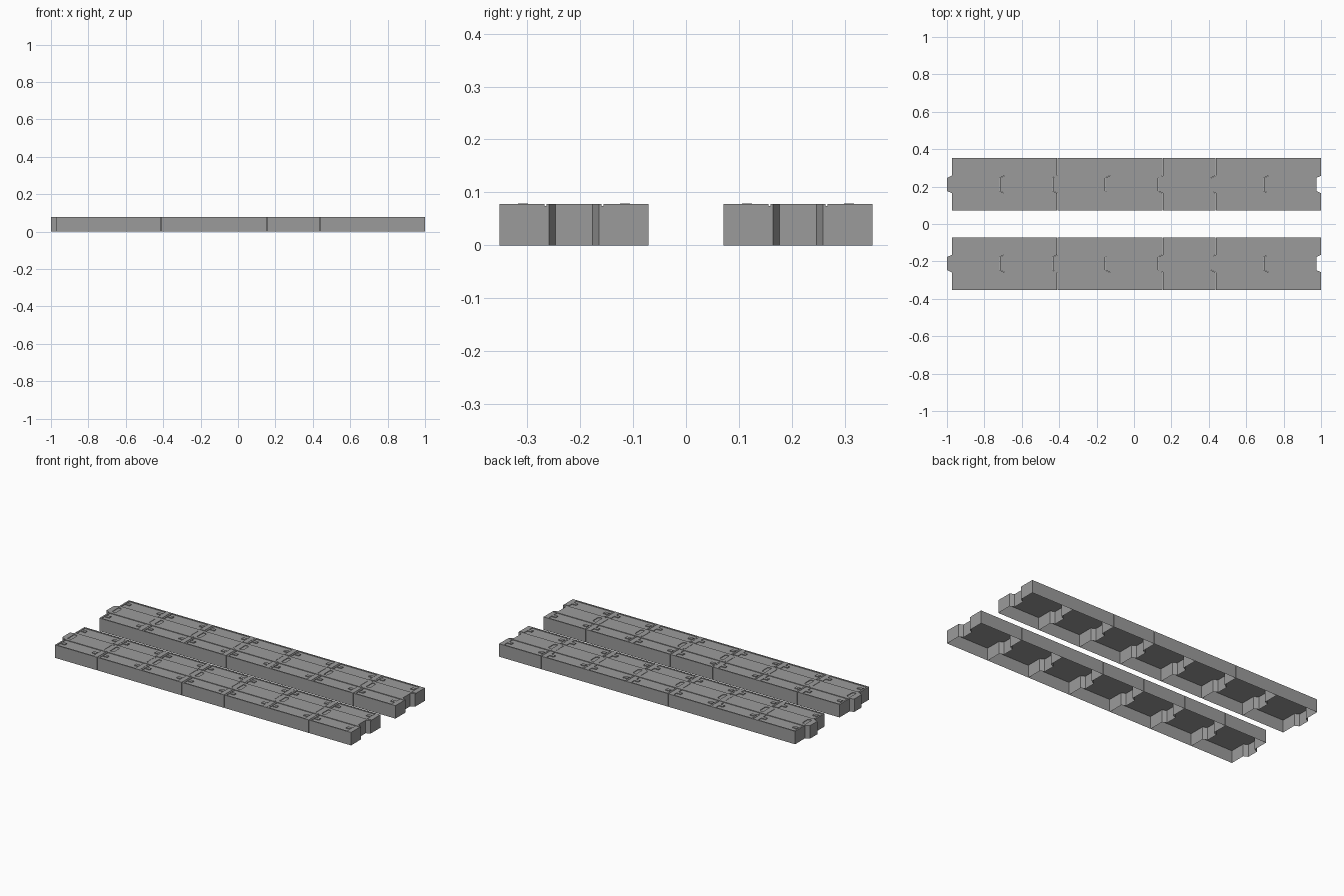
import bpy, bmesh

if "Cube" in bpy.data.objects:
    bpy.data.objects.remove(bpy.data.objects["Cube"])

PITCH = 0.2823      # spacing of the links
GAP = 0.002         # seam between links
L = PITCH - GAP     # length of one link
X0 = -0.974         # left edge of the first link
HALF_W = 0.1405     # half width of a track run
TAB = 0.025         # length of the tab / depth of the notch
A, B = 0.047, 0.035  # half widths of the tab at root and tip
DECK, TOP = 0.0745, 0.078   # recessed level and upper level
COUNT = 7

# dark grey paint
paint = bpy.data.materials.new("dark_grey")
paint.diffuse_color = (0.33, 0.33, 0.33, 1)
paint.use_nodes = True
paint.node_tree.nodes["Principled BSDF"].inputs["Base Color"].default_value = paint.diffuse_color


def prism(bm, pts, z0, z1):
    """Extruded outline with walls and a top, open underneath."""
    if sum(p[0] * q[1] - q[0] * p[1] for p, q in zip(pts, pts[1:] + pts[:1])) < 0:
        pts = pts[::-1]     # keep the faces pointing outward
    low = [bm.verts.new((x, y, z0)) for x, y in pts]
    high = [bm.verts.new((x, y, z1)) for x, y in pts]
    n = len(pts)
    for i in range(n):
        j = (i + 1) % n
        bm.faces.new((low[i], low[j], high[j], high[i]))
    bm.faces.new(high)


def both_sides(bm, pts, z0, z1):
    for s in (1, -1):
        prism(bm, [(x, s * y) for x, y in pts], z0, z1)


def box(bm, x0, x1, y0, y1, z1):
    both_sides(bm, [(x0, y0), (x1, y0), (x1, y1), (x0, y1)], DECK, z1)


def make_object(name, build, y):
    bm = bmesh.new()
    build(bm)
    mesh = bpy.data.meshes.new(name)
    bm.to_mesh(mesh)
    bm.free()
    mesh.materials.append(paint)
    obj = bpy.data.objects.new(name, mesh)
    bpy.context.collection.objects.link(obj)
    obj.location = (X0, y, 0)
    # repeat the link along the run
    arr = obj.modifiers.new("links", 'ARRAY')
    arr.count = COUNT
    arr.use_relative_offset = False
    arr.use_constant_offset = True
    arr.constant_offset_displace = (PITCH, 0, 0)
    return obj


# hollow link shell with a tab on the left and matching notch on the right
def shell(bm):
    prism(bm, [(0, -HALF_W), (L, -HALF_W), (L, -A), (L - TAB, -B),
               (L - TAB, B), (L, A), (L, HALF_W), (0, HALF_W),
               (0, A), (-TAB, B), (-TAB, -B), (0, -A)], 0, DECK)


# centre band, split lengthwise, with a chamfered slot near the tab
def centre_band(bm):
    both_sides(bm, [(-TAB, 0), (0.008, 0), (0.008, 0.031), (0.024, 0.031),
                    (0.032, 0.023), (0.032, 0), (L - TAB, 0), (L - TAB, B),
                    (L, A), (L, 0.052), (0, 0.052), (0, A), (-TAB, B)],
               DECK, TOP)


# raised rim framing the recessed plates
def plate_rim(bm):
    box(bm, 0, L, 0.133, HALF_W, TOP)
    for x0, x1 in ((0, 0.01), (L - 0.03, L)):
        box(bm, x0, x1, 0.056, 0.133, TOP)


# small grip lugs near the plate corners
def lugs(bm):
    for x in (0.028, L - 0.044):
        box(bm, x - 0.014, x + 0.014, 0.087, 0.106, TOP + 0.001)


for side, y in (("front", -0.2115), ("back", 0.2115)):
    for part, build in (("link_shell", shell), ("centre_band", centre_band),
                        ("plate_rim", plate_rim), ("grip_lugs", lugs)):
        make_object(f"{side}_{part}", build, y)
